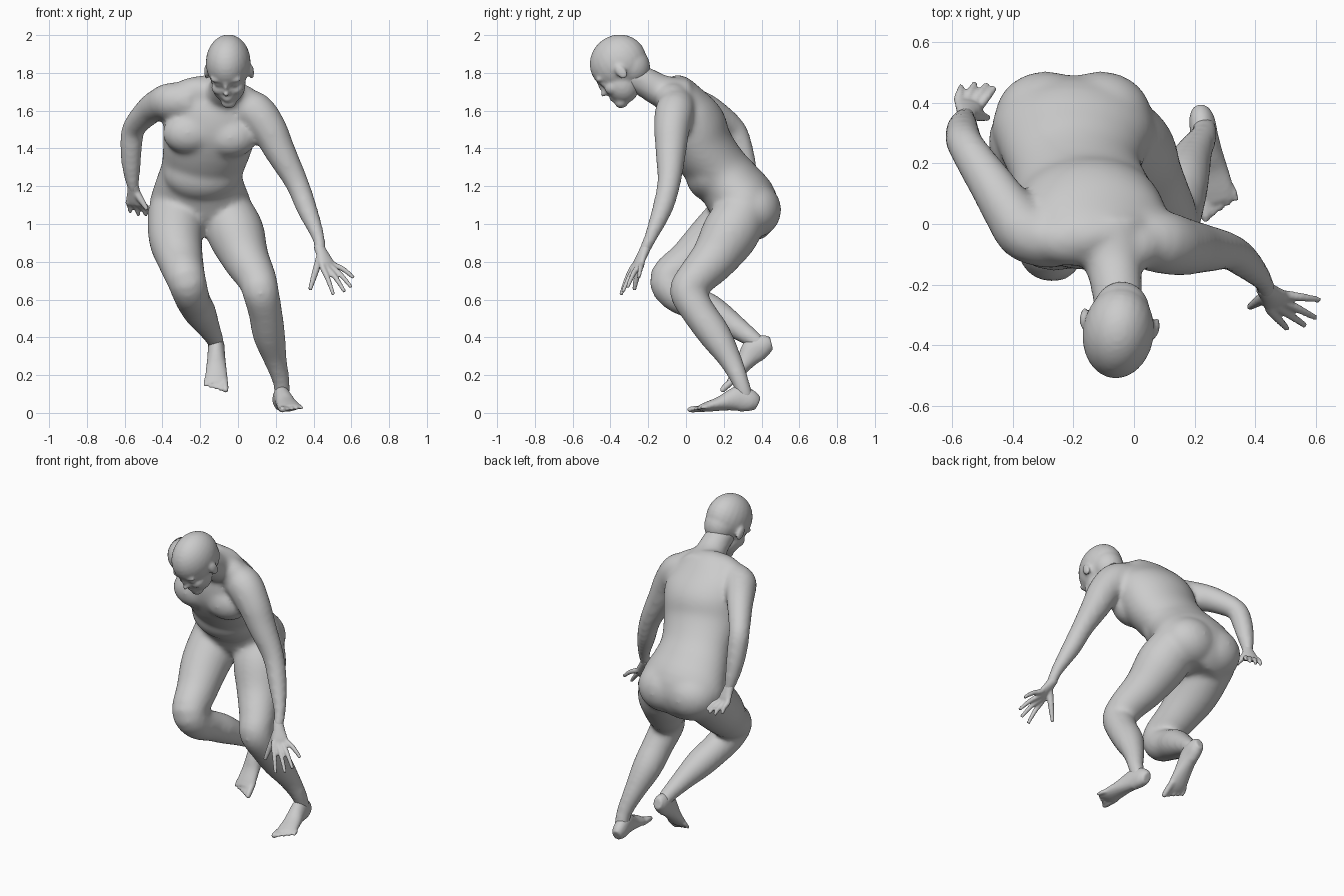
import bpy, bmesh, math
from mathutils import Vector, Matrix

if "Cube" in bpy.data.objects:
    bpy.data.objects.remove(bpy.data.objects["Cube"])

grey = bpy.data.materials.new("plain grey")
grey.use_nodes = True
grey.diffuse_color = (0.6, 0.6, 0.6, 1)
grey.node_tree.nodes["Principled BSDF"].inputs["Base Color"].default_value = (0.6, 0.6, 0.6, 1)


def spline(keys, steps):
    """Smoothly interpolate a list of number tuples."""
    pts = [Vector(k) for k in keys]
    out = []
    for i in range(len(pts) - 1):
        a, b, c, d = pts[max(i - 1, 0)], pts[i], pts[i + 1], pts[min(i + 2, len(pts) - 1)]
        for s in range(steps):
            t = s / steps
            out.append(b + (c - a) * (t / 2) + (a * 2 - b * 5 + c * 4 - d) * (t * t / 2)
                       + (b * 3 - a - c * 3 + d) * (t ** 3 / 2))
    return out + [pts[-1]]


def loft(bm, keys, side=(1, 0, 0), sides=20, steps=4):
    """Closed tube through (x, y, z, half width, half depth) sections."""
    secs = spline(keys, steps)
    mids = [Vector(s[:3]) for s in secs]
    rings = []
    for i, s in enumerate(secs):
        along = (mids[min(i + 1, len(mids) - 1)] - mids[max(i - 1, 0)]).normalized()
        across = Vector(side)
        across = (across - along * across.dot(along)).normalized()
        deep = along.cross(across)
        rings.append([bm.verts.new(mids[i] + across * (s[3] * math.cos(a)) + deep * (s[4] * math.sin(a)))
                      for a in (math.tau * k / sides for k in range(sides))])
    for r, q in zip(rings, rings[1:]):
        for k in range(sides):
            n = (k + 1) % sides
            bm.faces.new((r[k], r[n], q[n], q[k]))
    bm.faces.new(rings[0][::-1])
    bm.faces.new(rings[-1])


def blob(bm, loc, radii, frame=Matrix()):
    """Ellipsoid."""
    m = frame @ Matrix.Translation(loc) @ Matrix.Diagonal((*radii, 1))
    bmesh.ops.create_uvsphere(bm, u_segments=24, v_segments=16, radius=1, matrix=m)


def finish(bm, name, voxel, relax):
    """Fuse the overlapping volumes into one skin."""
    bmesh.ops.recalc_face_normals(bm, faces=bm.faces)
    me = bpy.data.meshes.new(name)
    bm.to_mesh(me)
    bm.free()
    me.materials.append(grey)
    ob = bpy.data.objects.new(name, me)
    bpy.context.collection.objects.link(ob)
    fuse = ob.modifiers.new("fuse", 'REMESH')
    fuse.mode = 'VOXEL'
    fuse.voxel_size = voxel
    fuse.use_smooth_shade = True
    soft = ob.modifiers.new("soften", 'SMOOTH')
    soft.factor = 0.5
    soft.iterations = relax


def round_keys(keys):
    """Give (x, y, z, r) sections equal width and depth."""
    return [(*k, k[3]) for k in keys]


# Torso
body = bmesh.new()
loft(body, [(-.19, .33, .93, .12, .08), (-.2, .33, 1, .24, .15), (-.2, .31, 1.1, .27, .18),
            (-.2, .24, 1.2, .24, .17), (-.19, .17, 1.29, .217, .16), (-.165, .08, 1.41, .235, .172),
            (-.145, .03, 1.52, .25, .182), (-.13, -.01, 1.62, .24, .15),
            (-.11, -.04, 1.71, .17, .09), (-.09, -.07, 1.76, .07, .04)], (1, 0, -.08), 32)
# Chest, belly, buttocks and shoulder slopes
for x, z in ((-.26, 1.48), (-.04, 1.46)):
    blob(body, (x, -.055, z), (.14, .1, .11))
blob(body, (-.19, .125, 1.27), (.205, .13, .15))
for x in (-.29, -.11):
    blob(body, (x, .353, 1.075), (.17, .152, .15))
blob(body, (-.2, -.05, 1.7), (.15, .09, .082))
blob(body, (-.02, -.07, 1.67), (.12, .09, .08))
# Neck
loft(body, [(-.09, -.01, 1.665, .14, .108), (-.068, -.13, 1.703, .097, .088),
            (-.055, -.23, 1.758, .084, .08), (-.05, -.32, 1.79, .08, .075)])
# Left and right arm
loft(body, round_keys([(0, -.04, 1.63, .095), (.09, -.06, 1.595, .105), (.165, -.075, 1.5, .095),
                       (.22, -.08, 1.39, .083), (.31, -.09, 1.22, .063), (.365, -.125, 1.08, .055),
                       (.425, -.187, .93, .036), (.435, -.22, .86, .03), (.448, -.235, .81, .022)]))
loft(body, round_keys([(-.24, -.05, 1.65, .1), (-.35, -.03, 1.65, .1), (-.41, .04, 1.635, .088),
                       (-.47, .13, 1.6, .076), (-.55, .25, 1.51, .062), (-.565, .29, 1.42, .06),
                       (-.565, .325, 1.3, .05), (-.555, .357, 1.19, .032), (-.547, .378, 1.15, .022)]))
# Left and right leg
loft(body, round_keys([(-.07, .32, 1.1, .13), (-.015, .24, .96, .153), (.04, .15, .82, .126),
                       (.1, .05, .71, .104), (.12, .01, .64, .097), (.145, .07, .53, .09),
                       (.165, .155, .41, .086), (.198, .235, .28, .062), (.23, .29, .16, .046),
                       (.232, .32, .07, .042)]))
loft(body, round_keys([(-.325, .29, 1.06, .155), (-.33, .15, .92, .143), (-.302, .02, .8, .12),
                       (-.275, -.09, .71, .105), (-.25, -.05, .63, .096), (-.23, .05, .58, .09),
                       (-.2, .145, .53, .086), (-.155, .27, .45, .062), (-.12, .368, .38, .046),
                       (-.115, .41, .34, .04)]))
finish(body, "body", .014, 14)

# Head: skull, jaw, face and ears in a bowed frame
tilt = (Matrix.Translation((-.05, -.345, 1.828)) @ Matrix.Rotation(math.radians(-8), 4, 'Z')
        @ Matrix.Rotation(math.radians(35), 4, 'X'))
head = bmesh.new()
blob(head, (0, .004, .03), (.118, .155, .145), tilt)
blob(head, (0, .05, -.02), (.095, .1, .11), tilt)
blob(head, (0, -.05, -.07), (.09, .09, .108), tilt)
blob(head, (0, -.1, -.152), (.042, .038, .032), tilt)
blob(head, (0, -.146, -.062), (.018, .027, .015), tilt)
blob(head, (0, -.138, -.03), (.012, .022, .045), tilt)
blob(head, (0, -.126, -.105), (.032, .02, .01), tilt)
blob(head, (0, -.124, -.12), (.028, .02, .01), tilt)
for s in (-1, 1):
    blob(head, (s * .042, -.12, .01), (.042, .024, .016), tilt)
    blob(head, (s * .045, -.085, -.065), (.042, .05, .04), tilt)
    blob(head, (s * .042, -.114, -.022), (.024, .022, .016), tilt)
    blob(head, (s * .12, .002, -.03), (.013, .028, .043), tilt)
finish(head, "head", .009, 5)


# Hands: palm, four fingers and a thumb
def hand(name, wrist, first, last, tips, thumb, side):
    wrist, first, last = Vector(wrist), Vector(first), Vector(last)
    bm = bmesh.new()
    mid = (first + last) / 2
    palm = [(-.2, .026, .025), (0, .03, .027), (.4, .037, .024), (.8, .047, .02), (1.05, .042, .014)]
    loft(bm, [(*wrist.lerp(mid, t), w, d) for t, w, d in palm], side)
    for i, tip in enumerate(tips):
        base = first.lerp(last, i / 3)
        tip = Vector(tip)
        bend = base.lerp(tip, .5) + Vector((0, 0, .01))
        start = base.lerp(wrist, .2)
        loft(bm, round_keys([(*start, .014), (*base, .016), (*bend, .014), (*tip, .01)]), side, 10)
    tip = Vector(thumb)
    root = wrist.lerp(first, .3)
    loft(bm, round_keys([(*root, .022), (*root.lerp(tip, .5), .018), (*tip, .011)]), side, 10)
    finish(bm, name, .007, 3)


hand("left_hand", (.433, -.215, .87), (.45, -.285, .765), (.505, -.235, .785),
     [(.505, -.345, .625), (.565, -.335, .64), (.6, -.31, .665), (.612, -.25, .715)],
     (.38, -.275, .65), (.7, .6, .3))
hand("right_hand", (-.555, .352, 1.2), (-.51, .39, 1.105), (-.58, .41, 1.115),
     [(-.46, .45, 1.055), (-.485, .462, 1.045), (-.525, .465, 1.045), (-.57, .455, 1.06)],
     (-.48, .35, 1.075), (1, -.3, 0))


# Feet: sole and instep volume plus toes, laid out from the heel
def foot(name, heel, forward, side, inner):
    heel, fwd = Vector(heel), Vector(forward).normalized()
    side = Vector(side)
    side = (side - fwd * side.dot(fwd)).normalized()
    up = fwd.cross(side)
    bm = bmesh.new()
    place = lambda a, s, h: heel + fwd * a + side * s + up * h
    shape = [(.005, .045, .027, .035), (.04, .06, .042, .057), (.1, .073, .045, .069),
             (.15, .064, .048, .056), (.21, .046, .054, .038), (.28, .03, .06, .026),
             (.32, .025, .05, .015)]
    loft(bm, [(*place(a, 0, h), w, d) for a, h, w, d in shape], side)
    for i in range(5):
        s = inner * (.044 - .024 * i)
        r = .018 if i == 0 else .012
        reach = .375 - .012 * i
        loft(bm, round_keys([(*place(.27, s * .95, .025), r), (*place(reach - .03, s * 1.1, .022), r),
                             (*place(reach, s * 1.15, .017), r * .7)]), side, 10)
    finish(bm, name, .008, 4)


foot("left_foot", (.224, .387, .003), (.18, -1, 0), (1, .18, .12), -1)
foot("right_foot", (-.115, .485, .338), (0, -.77, -.64), (1, 0, 0), 1)
